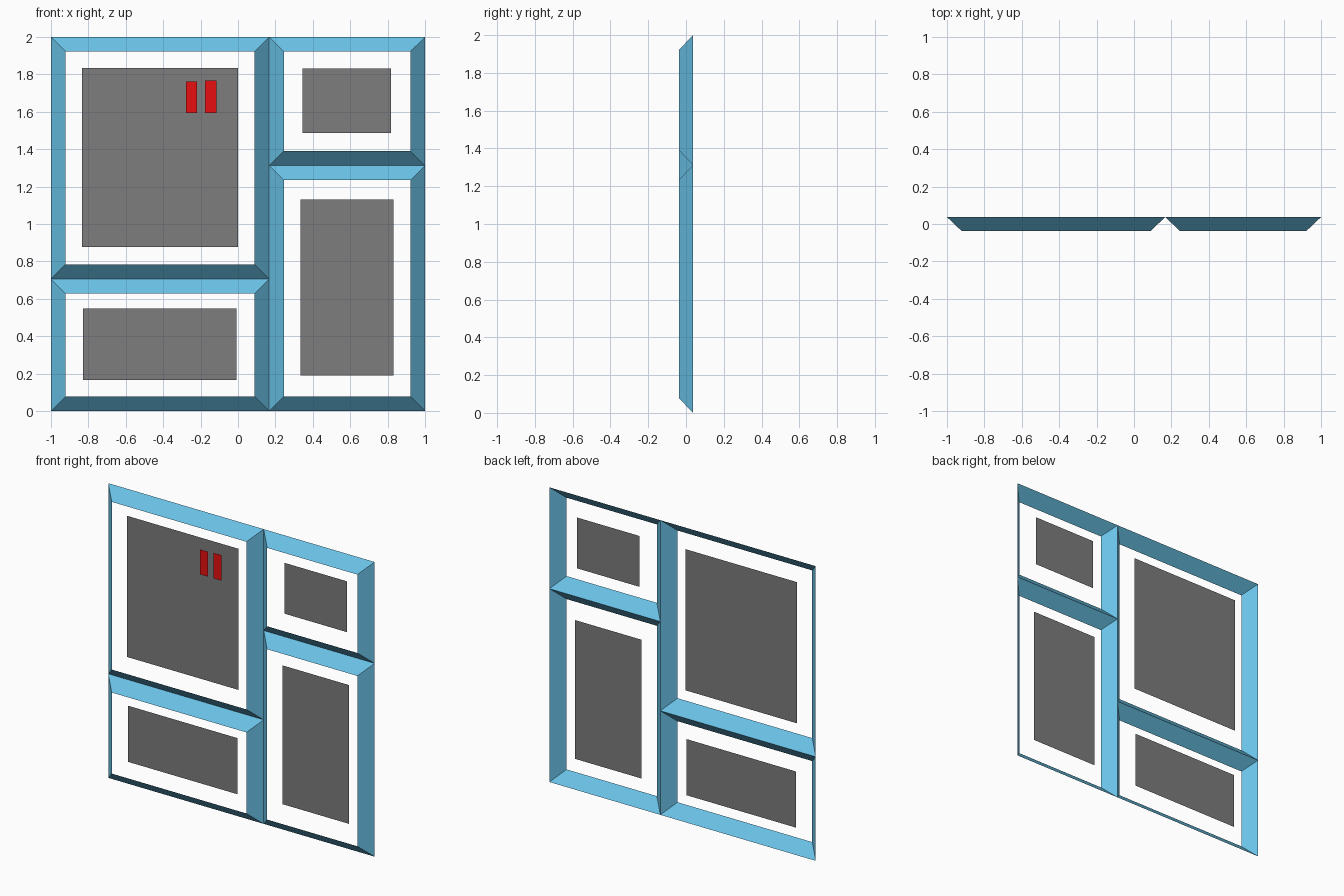
import bpy
import bmesh

if "Cube" in bpy.data.objects:
    bpy.data.objects.remove(bpy.data.objects["Cube"])


def make_material(name, rgb):
    mat = bpy.data.materials.new(name)
    mat.diffuse_color = (*rgb, 1.0)
    mat.use_nodes = True
    mat.node_tree.nodes["Principled BSDF"].inputs["Base Color"].default_value = mat.diffuse_color
    return mat


BLUE = make_material("sky blue", (0.144, 0.546, 0.807))
GREY = make_material("mid grey", (0.205, 0.205, 0.205))
RED = make_material("bright red", (0.87, 0.005, 0.006))

BACK, FRONT = 0.037, -0.037   # depth of the outer and inner frame edges
BEVEL = 0.078                 # width of the sloped frame seen from the front
GLASS_Y, HANDLE_Y = 0.004, -0.011


def corners(x0, x1, z0, z1, y):
    """Rectangle corners, anticlockwise seen from the front."""
    return [(x0, y, z0), (x1, y, z0), (x1, y, z1), (x0, y, z1)]


def finish(name, bm, mat):
    mesh = bpy.data.meshes.new(name)
    bm.to_mesh(mesh)
    bm.free()
    mesh.materials.append(mat)
    obj = bpy.data.objects.new(name, mesh)
    bpy.context.collection.objects.link(obj)


def plate(name, rect, y, mat):
    """Thin flat sheet facing the front."""
    bm = bmesh.new()
    bm.faces.new([bm.verts.new(c) for c in corners(*rect, y)])
    finish(name, bm, mat)


def bevel_frame(name, rect):
    """Four mitred sloping strips around an open rectangle."""
    x0, x1, z0, z1 = rect
    inner_rect = (x0 + BEVEL, x1 - BEVEL, z0 + BEVEL, z1 - BEVEL)
    bm = bmesh.new()
    outer = [bm.verts.new(c) for c in corners(*rect, BACK)]
    inner = [bm.verts.new(c) for c in corners(*inner_rect, FRONT)]
    for i in range(4):
        j = (i + 1) % 4
        bm.faces.new((outer[i], outer[j], inner[j], inner[i]))
    finish(name, bm, BLUE)


# Each pane: frame rectangle, then panel rectangle (x0, x1, z0, z1)
MID_X = 0.167
panes = {
    "upper_left": ((-1, MID_X, 0.706, 2), (-0.835, 0.0, 0.877, 1.835)),
    "lower_left": ((-1, MID_X, 0, 0.706), (-0.828, -0.008, 0.167, 0.548)),
    "upper_right": ((MID_X, 1, 1.312, 2), (0.346, 0.817, 1.487, 1.832)),
    "lower_right": ((MID_X, 1, 0, 1.312), (0.333, 0.832, 0.19, 1.132)),
}
for label, (frame, panel) in panes.items():
    bevel_frame(label + "_frame", frame)
    plate(label + "_panel", panel, GLASS_Y, GREY)

# Pair of red bars in front of the large panel
plate("left_red_bar", (-0.278, -0.218, 1.593, 1.762), HANDLE_Y, RED)
plate("right_red_bar", (-0.176, -0.116, 1.593, 1.766), HANDLE_Y, RED)
